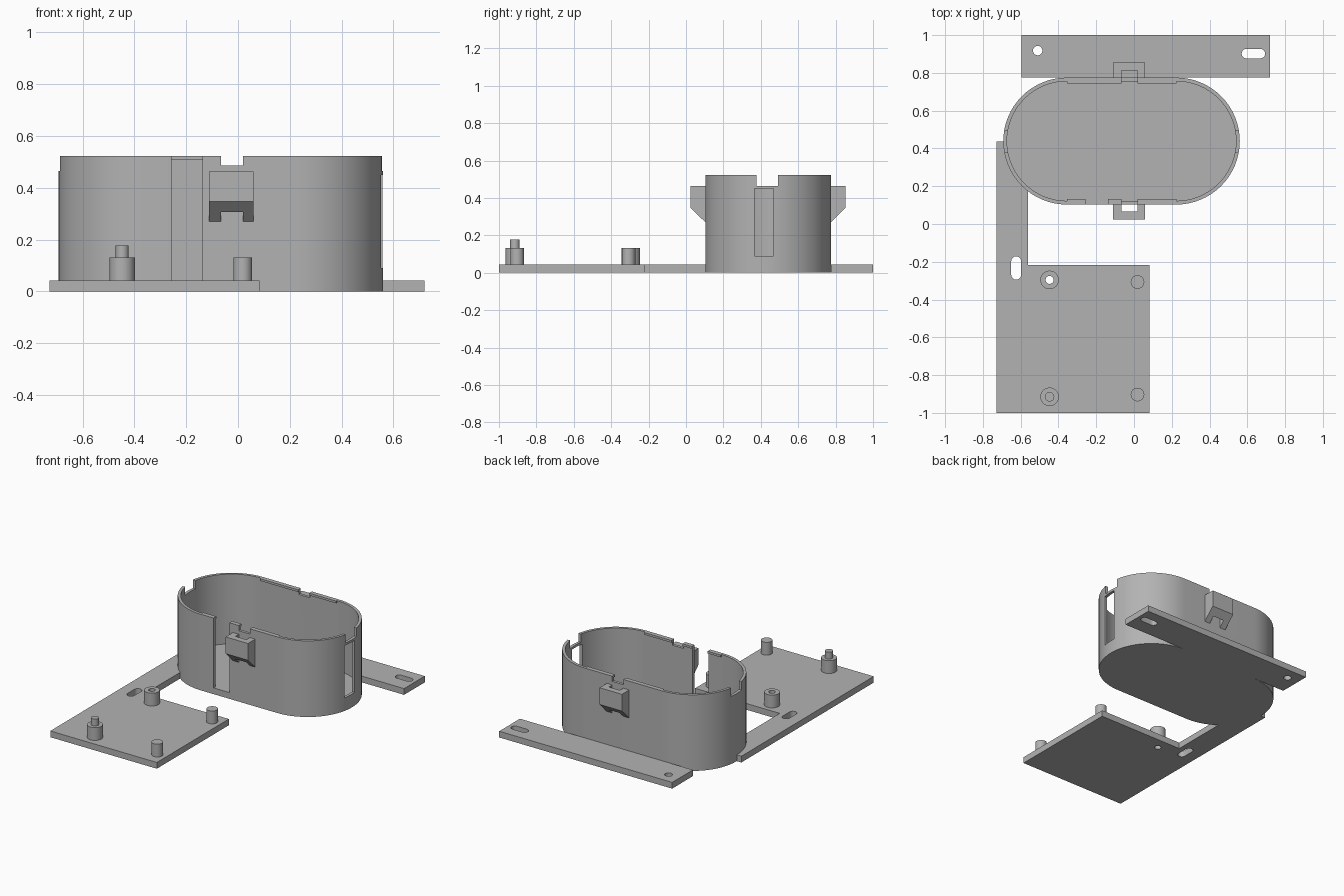
import bpy, bmesh, math

if "Cube" in bpy.data.objects:
    bpy.data.objects.remove(bpy.data.objects["Cube"])

T = 0.043                                  # base plate thickness
H = 0.523                                  # tub height
CX, CY, HALF, R = -0.066, 0.439, 0.29, 0.336
RI = R - 0.0195                            # inner radius of the tub

grey = bpy.data.materials.new("plain_grey")
grey.diffuse_color = (0.45, 0.45, 0.45, 1)
grey.use_nodes = True
grey.node_tree.nodes["Principled BSDF"].inputs["Base Color"].default_value = grey.diffuse_color


def prism(name, pts, z0, z1):
    """Extrude a 2D outline from z0 to z1."""
    bm = bmesh.new()
    f = bm.faces.new([bm.verts.new((x, y, z0)) for x, y in pts])
    top = bmesh.ops.extrude_face_region(bm, geom=[f])["geom"]
    bmesh.ops.translate(bm, vec=(0, 0, z1 - z0),
                        verts=[v for v in top if isinstance(v, bmesh.types.BMVert)])
    bmesh.ops.recalc_face_normals(bm, faces=bm.faces)
    me = bpy.data.meshes.new(name)
    bm.to_mesh(me)
    bm.free()
    me.materials.append(grey)
    ob = bpy.data.objects.new(name, me)
    bpy.context.collection.objects.link(ob)
    return ob


def box(name, x0, x1, y0, y1, z0, z1):
    return prism(name, [(x0, y0), (x1, y0), (x1, y1), (x0, y1)], z0, z1)


def stadium(cx, cy, half, r, n=32, vertical=False):
    """Outline with two round ends; half is the distance of each end centre."""
    pts = []
    for side, start in ((1, -math.pi / 2), (-1, math.pi / 2)):
        for i in range(n + 1):
            a = start + math.pi * i / n
            u, v = side * half + r * math.cos(a), r * math.sin(a)
            pts.append((cx - v, cy + u) if vertical else (cx + u, cy + v))
    return pts


def circle(x, y, r, n=32):
    return [(x + r * math.cos(2 * math.pi * i / n),
             y + r * math.sin(2 * math.pi * i / n)) for i in range(n)]


def combine(ob, tool, op="DIFFERENCE"):
    tool.hide_render = True
    m = ob.modifiers.new("bool", "BOOLEAN")
    m.operation, m.solver, m.object = op, "EXACT", tool
    bpy.context.view_layer.objects.active = ob
    bpy.ops.object.modifier_apply(modifier=m.name)
    bpy.data.objects.remove(tool)


# Tub: hollow stadium with floor
tub = prism("tub", stadium(CX, CY, HALF, R), 0, H)
combine(tub, prism("cut", stadium(CX, CY, HALF, RI), T, H + 0.1))
# inner lips along the straight walls
for s in (-1, 1):
    a, b = sorted((CY + s * (R - 0.03), CY + s * (R - 0.01)))
    combine(tub, box("lip", CX - HALF, CX + HALF, a, b, 0.508, H), "UNION")
# front slit, clip notches, end notches, right window
combine(tub, box("cut", -0.257, -0.137, 0.05, 0.2, T, 0.7))
combine(tub, box("cut", -0.066, 0.0185, 0, 0.9, 0.487, 0.7))
combine(tub, box("cut", -0.8, 0.7, 0.378, 0.493, 0.465, 0.7))
combine(tub, box("cut", 0.4, 0.7, 0.367, 0.469, 0.09, 0.449))

# Clips on the front and back wall
for name, s in (("front_clip", -1), ("back_clip", 1)):
    wall = CY + s * R
    prof = [(0, 0.27), (0, 0.463), (0.079, 0.463), (0.079, 0.348)]
    clip = prism(name, prof, -0.111, 0.059)
    for v in clip.data.vertices:           # profile (depth, z) swept along x
        d, z, x = v.co
        v.co = (x, wall + s * d, z)
    if s > 0:
        clip.data.flip_normals()
    bm = bmesh.new()
    bm.from_mesh(clip.data)
    bmesh.ops.recalc_face_normals(bm, faces=bm.faces)
    bm.to_mesh(clip.data)
    bm.free()
    a, b = sorted((wall - s * 0.05, wall + s * 0.037))
    combine(clip, box("cut", -0.066, 0.0185, a, b, 0.2, 0.6))

# Back mounting strip with hole and slot
strip = box("back_strip", -0.595, 0.72, CY + R, 1.0, 0, T)
combine(strip, prism("cut", circle(-0.51, 0.918, 0.025), -0.1, 0.2))
combine(strip, prism("cut", stadium(0.632, 0.902, 0.037, 0.025, 12), -0.1, 0.2))

# Board plate with its connecting arm
plate = prism("board_plate", [(-0.727, -1), (0.083, -1), (0.083, -0.218),
                              (-0.56, -0.218), (-0.56, 0.437), (-0.727, 0.437)], 0, T)
combine(plate, prism("cut", stadium(CX, CY, HALF, R), -0.1, 0.2))
combine(plate, prism("cut", stadium(-0.624, -0.233, 0.036, 0.026, 12, True), -0.1, 0.2))
combine(plate, prism("cut", circle(-0.447, -0.296, 0.021), -0.1, 0.2))

# Posts
hollow = prism("hollow_post", circle(-0.447, -0.296, 0.049), T, 0.131)
combine(hollow, prism("cut", circle(-0.447, -0.296, 0.021), -0.1, 0.2))
prism("pin_post", circle(-0.447, -0.915, 0.049), T, 0.131)
prism("post_pin", circle(-0.447, -0.915, 0.025), 0.131, 0.178)
prism("small_post_back", circle(0.0185, -0.307, 0.036), T, 0.131)
prism("small_post_front", circle(0.0185, -0.903, 0.036), T, 0.131)

# Smooth the round walls, keep edges sharp
bpy.ops.object.select_all(action="DESELECT")
for ob in bpy.context.collection.objects:
    ob.select_set(True)
    bpy.context.view_layer.objects.active = ob
bpy.ops.object.shade_smooth_by_angle(angle=math.radians(30))
